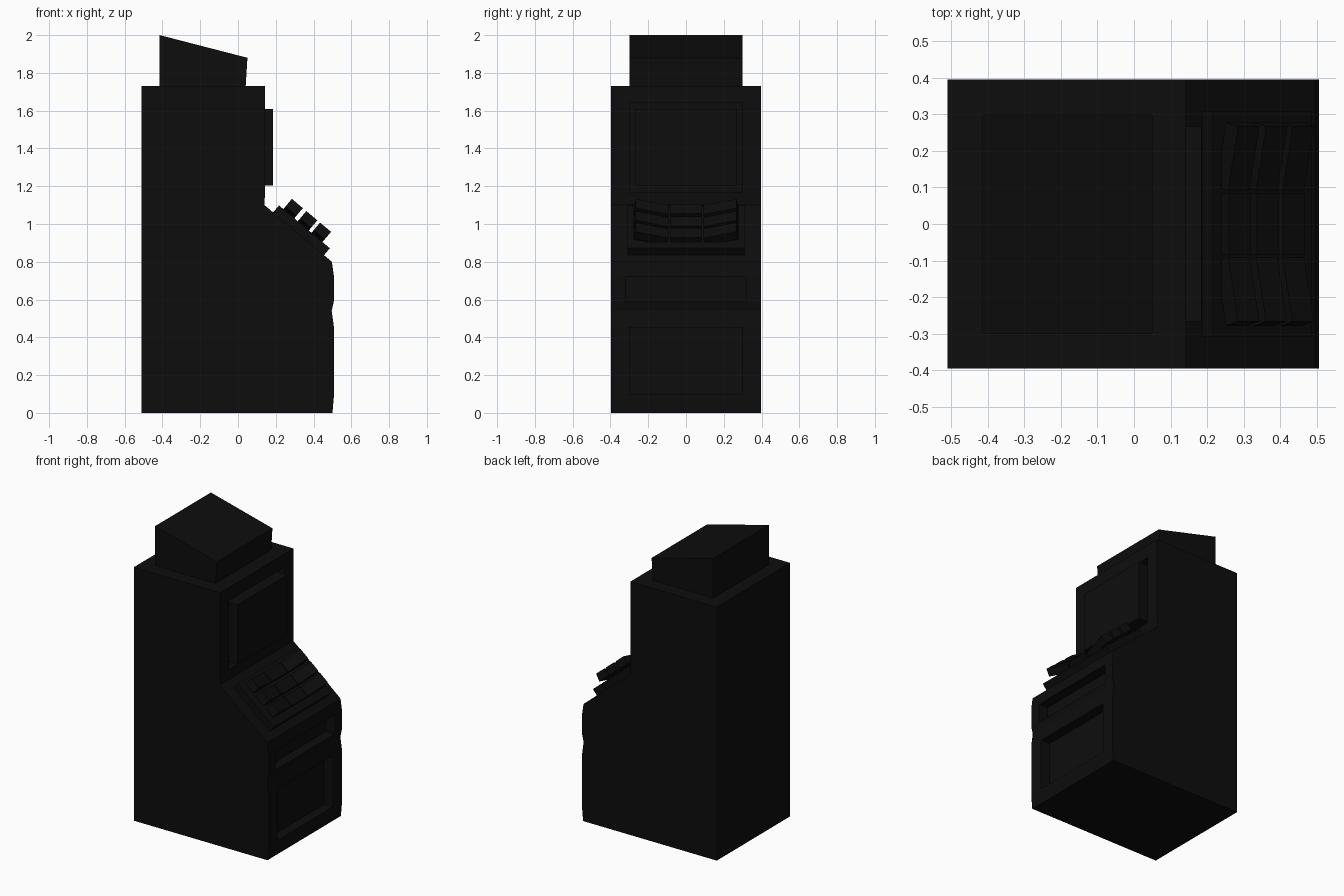
import bpy, bmesh, math
from mathutils import Matrix, Vector

if "Cube" in bpy.data.objects:
    bpy.data.objects.remove(bpy.data.objects["Cube"])

black = bpy.data.materials.new("black_plastic")
black.diffuse_color = (0.004, 0.004, 0.004, 1)
black.use_nodes = True
black.node_tree.nodes["Principled BSDF"].inputs["Base Color"].default_value = black.diffuse_color


def finish(name, bm):
    bmesh.ops.recalc_face_normals(bm, faces=bm.faces)
    me = bpy.data.meshes.new(name)
    bm.to_mesh(me)
    bm.free()
    me.materials.append(black)
    ob = bpy.data.objects.new(name, me)
    bpy.context.collection.objects.link(ob)
    return ob


def prism(name, profile, half_width):
    """Extrude an x-z side profile symmetrically along y."""
    bm = bmesh.new()
    face = bm.faces.new([bm.verts.new((x, -half_width, z)) for x, z in profile])
    ext = bmesh.ops.extrude_face_region(bm, geom=[face])
    verts = [v for v in ext["geom"] if isinstance(v, bmesh.types.BMVert)]
    bmesh.ops.translate(bm, verts=verts, vec=(0, 2 * half_width, 0))
    return finish(name, bm)


def box(name, lo, hi, matrix=Matrix()):
    bm = bmesh.new()
    lo, hi = Vector(lo), Vector(hi)
    size = hi - lo
    m = matrix @ Matrix.Translation((lo + hi) / 2) @ Matrix.Diagonal((*size, 1))
    bmesh.ops.create_cube(bm, size=1, matrix=m)
    return finish(name, bm)


def recess(body, lo, hi):
    """Cut a box-shaped pocket and discard the cutter."""
    cutter = box("cutter", lo, hi)
    cutter.hide_render = True
    mod = body.modifiers.new("recess", "BOOLEAN")
    mod.operation, mod.solver, mod.object = "DIFFERENCE", "EXACT", cutter
    bpy.context.view_layer.objects.active = body
    bpy.ops.object.modifier_apply(modifier=mod.name)
    bpy.data.objects.remove(cutter)


# Cabinet body, seen from the side
body = prism("cabinet_body", [
    (-0.51, 0), (0.50, 0), (0.507, 0.08), (0.507, 0.46), (0.496, 0.54), (0.507, 0.59),
    (0.507, 0.73), (0.497, 0.80), (0.14, 1.10), (0.143, 1.17), (0.143, 1.73), (-0.51, 1.73)], 0.396)

# Pockets: lower door, coin panel, screen surround
recess(body, (0.44, -0.30, 0.10), (0.60, 0.30, 0.45))
recess(body, (0.44, -0.32, 0.59), (0.60, 0.32, 0.72))
recess(body, (0.09, -0.30, 1.17), (0.30, 0.30, 1.64))

# Screen block standing in its pocket
box("screen", (0.07, -0.267, 1.203), (0.185, 0.267, 1.61))

# Sloping topper
prism("topper", [(-0.415, 1.72), (0.04, 1.72), (0.05, 1.88), (-0.415, 2.0)], 0.30)

# Control panel frame: local x runs down the slope, local z is its normal
slope = math.atan2(0.30, 0.357)
panel = Matrix.Translation((0.14, 0, 1.10)) @ Matrix.Rotation(slope, 4, "Y")
box("control_plate", (0.06, -0.31, -0.01), (0.412, 0.31, 0.048), panel)

# Three rows of keys; the outer ones rise towards the sides
for row, start in enumerate((0.09, 0.19, 0.285)):
    end = start + 0.076
    box(f"middle_key_{row}", (start, -0.083, 0.03), (end, 0.083, 0.08), panel)
    for side, label in ((-1, "left"), (1, "right")):
        tilt = panel @ Matrix.Translation((0, side * 0.11, 0)) @ Matrix.Rotation(side * 0.24, 4, "X")
        y = sorted((0, side * 0.18))
        box(f"{label}_key_{row}", (start, y[0], 0.025), (end, y[1], 0.078), tilt)
